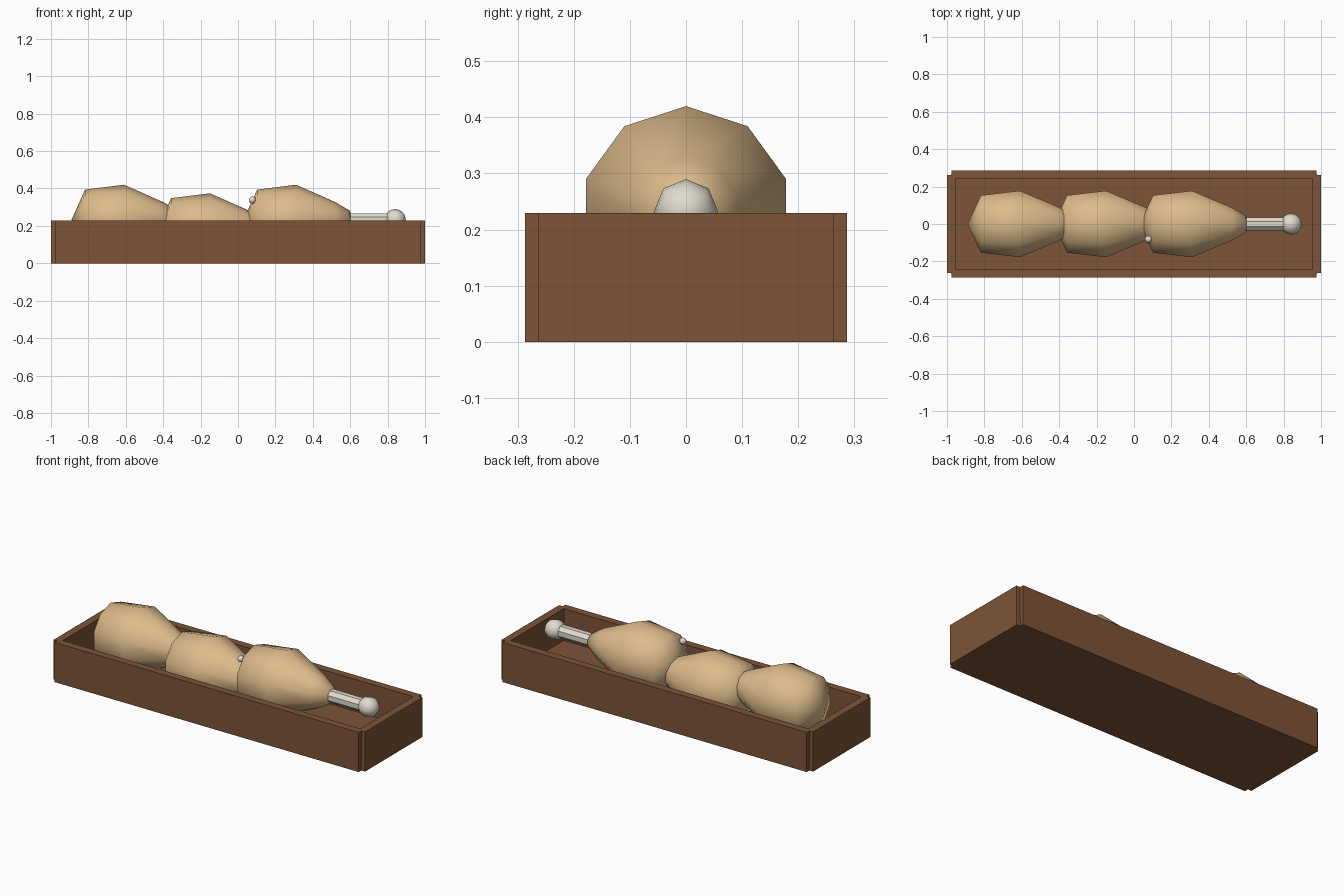
import bpy, bmesh, math

if "Cube" in bpy.data.objects:
    bpy.data.objects.remove(bpy.data.objects["Cube"])


def material(name, color):
    m = bpy.data.materials.new(name)
    m.diffuse_color = (*color, 1)
    m.use_nodes = True
    m.node_tree.nodes["Principled BSDF"].inputs["Base Color"].default_value = m.diffuse_color
    return m


WOOD = material("brown wood", (0.205, 0.088, 0.038))
MEAT = material("golden meat", (0.73, 0.50, 0.26))
BONE = material("pale bone", (0.75, 0.71, 0.62))


def box(name, lo, hi):
    bm = bmesh.new()
    bmesh.ops.create_cube(bm, size=1)
    for v in bm.verts:
        v.co = [(a + b) / 2 + c * (b - a) for a, b, c in zip(lo, hi, v.co)]
    finish(name, bm, WOOD, False)


def finish(name, bm, mat, smooth):
    bmesh.ops.recalc_face_normals(bm, faces=bm.faces[:])
    me = bpy.data.meshes.new(name)
    bm.to_mesh(me)
    bm.free()
    me.materials.append(mat)
    for p in me.polygons:
        p.use_smooth = smooth
    ob = bpy.data.objects.new(name, me)
    bpy.context.collection.objects.link(ob)
    return ob


def lathe(name, profile, sides, center, mat, smooth=True, turn=0.0):
    """Spin (x, radius) points round the x axis; zero radius makes a pole."""
    bm = bmesh.new()
    rings = []
    for x, r in profile:
        if r == 0:
            rings.append([bm.verts.new((x, 0, 0))] * sides)
        else:
            angles = [turn + math.pi / 2 + 2 * math.pi * i / sides for i in range(sides)]
            rings.append([bm.verts.new((x, r * math.cos(a), r * math.sin(a))) for a in angles])
    for a, b in zip(rings, rings[1:]):
        for i in range(sides):
            j = (i + 1) % sides
            bm.faces.new(list(dict.fromkeys((a[i], a[j], b[j], b[i]))))
    ob = finish(name, bm, mat, smooth)
    ob.location = center
    return ob


def ball(name, center, r, sides=8):
    profile = [(-r * math.cos(math.pi * i / sides), r * math.sin(math.pi * i / sides))
               for i in range(1, sides)]
    lathe(name, [(-r, 0)] + profile + [(r, 0)], sides, center, BONE)


# Open tray: floor, two long walls and two end walls with notched corners
box("tray_floor", (-0.978, -0.265, 0), (0.978, 0.265, 0.045))
for s, side in ((-1, "front"), (1, "back")):
    y = sorted((s * 0.243, s * 0.287))
    box(side + "_wall", (-0.976, y[0], 0), (0.976, y[1], 0.23))
for s, side in ((-1, "left"), (1, "right")):
    x = sorted((s * 0.955, s * 1.0))
    box(side + "_wall", (x[0], -0.263, 0), (x[1], 0.263, 0.23))

# Three overlapping drumsticks, the middle one lying lower
MEAT_PROFILE = [(-0.28, 0), (-0.208, 0.161), (0, 0.187), (0.21, 0.094), (0.29, 0.047), (0.291, 0)]
for i, (x, z) in enumerate(((-0.61, 0.233), (-0.15, 0.187), (0.31, 0.233))):
    n = "_%d" % (i + 1)
    lathe("meat" + n, MEAT_PROFILE, 10, (x, 0, z), MEAT)
    lathe("bone_shaft" + n, [(0.2, 0), (0.2, 0.037), (0.53, 0.037), (0.53, 0)], 8,
          (x, 0, z), BONE, False, math.pi / 8)
    ball("bone_knob" + n, (x + 0.53, 0, z), 0.057)

# Small bone tip poking out beside the last drumstick
ball("bone_tip", (0.077, -0.082, 0.338), 0.019)
